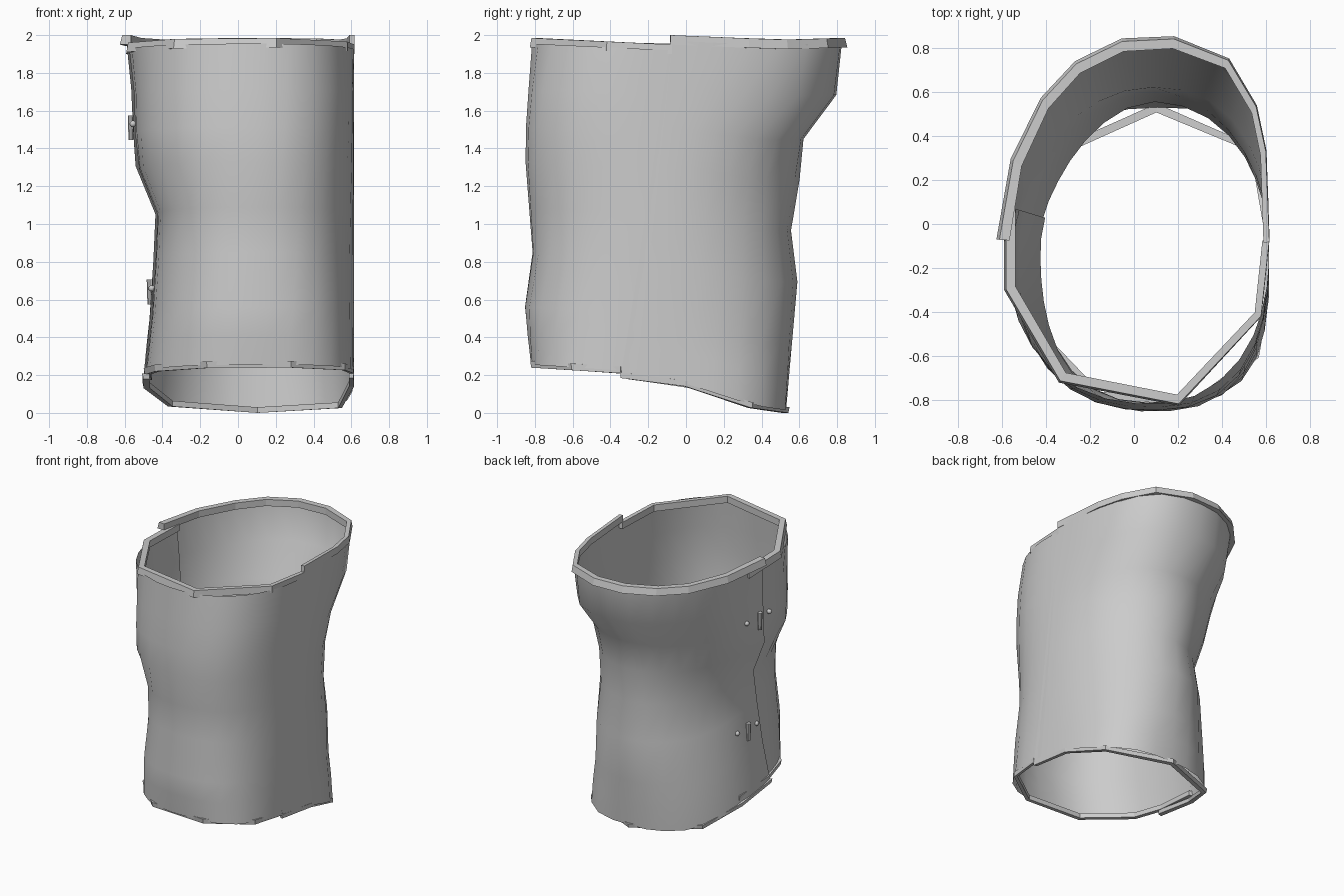
import bpy, bmesh, math
from mathutils import Vector

cube = bpy.data.objects.get("Cube")
if cube:
    bpy.data.objects.remove(cube, do_unlink=True)

grey = bpy.data.materials.new("plain_grey")
grey.use_nodes = True
COLOUR = (0.6, 0.6, 0.6, 1)
grey.diffuse_color = COLOUR
grey.node_tree.nodes["Principled BSDF"].inputs["Base Color"].default_value = COLOUR

# Silhouette profiles as (height, offset) pairs
LEFT_X, CX, CY = 0.614, 0.08, -0.12
RIGHT_X = [(0.2, -0.49), (0.6, -0.445), (1.07, -0.425), (1.35, -0.55), (1.6, -0.54), (1.95, -0.58)]
FRONT_Y = [(0.25, -0.82), (0.55, -0.855), (0.82, -0.81), (1.4, -0.855), (1.95, -0.818)]
BACK_Y = [(0.02, 0.53), (0.75, 0.595), (1.0, 0.55), (1.22, 0.6), (1.48, 0.625), (1.7, 0.81), (1.95, 0.825)]
# Squareness of each quarter of the cross-section by height
BACK_LEFT = [(0.05, 3.2), (0.45, 2.3), (0.95, 2.1), (1.2, 1.95), (1.8, 3.0)]
BACK_RIGHT = [(0.05, 2.2), (1.0, 1.7), (1.8, 2.1)]
FRONT_LEFT = [(0.2, 3.4), (0.5, 2.7), (1.0, 2.45), (1.65, 2.6), (1.95, 2.2)]
FRONT_RIGHT = [(1.65, 2.4), (1.95, 2.25)]
# Upper and lower edges as (depth, height) pairs
FRONT_TOP = [(-0.82, 1.985), (-0.08, 1.95)]
BACK_TOP = [(-0.08, 2.0), (0.5, 1.975), (0.84, 1.985)]
FRONT_BOTTOM = [(-0.82, 0.24), (-0.35, 0.21), (0.1, 0.17)]
BACK_BOTTOM = [(-0.35, 0.185), (0, 0.14), (0.35, 0.025), (0.53, 0.0)]
# Creases along the height of the sheets
ROWS = (0, 0.09, 0.18, 0.35, 0.49, 0.63, 0.74, 0.86, 1)


def lerp(keys, v):
    if v <= keys[0][0]:
        return keys[0][1]
    for (a, p), (b, q) in zip(keys, keys[1:]):
        if v <= b:
            return p + (q - p) * (v - a) / (b - a)
    return keys[-1][1]


def wall(deg, z, offset=0.0):
    """Point on the guard's wall at an angle and height."""
    c, s = math.cos(math.radians(deg)), math.sin(math.radians(deg))
    a = LEFT_X - CX if c > 0 else CX - lerp(RIGHT_X, z)
    b = lerp(BACK_Y, z) - CY if s > 0 else CY - lerp(FRONT_Y, z)
    if s > 0:
        n = lerp(BACK_LEFT if c > 0 else BACK_RIGHT, z)
    else:
        n = lerp(FRONT_LEFT if c > 0 else FRONT_RIGHT, z)
    r = (abs(c / a) ** n + abs(s / b) ** n) ** (-1 / n) + offset
    return Vector((CX + r * c, CY + r * s, z))


def edge_height(deg, keys, guess):
    return lerp(keys, wall(deg, guess).y)


def finish(name, bm, smooth):
    bmesh.ops.recalc_face_normals(bm, faces=bm.faces)
    mesh = bpy.data.meshes.new(name)
    bm.to_mesh(mesh)
    bm.free()
    mesh.materials.append(grey)
    obj = bpy.data.objects.new(name, mesh)
    bpy.context.collection.objects.link(obj)
    for p in mesh.polygons:
        p.use_smooth = smooth
    return obj


def overlap(deg, amount):
    """Lift a part outward towards its overlapping right edge."""
    return amount * min(1, max(0, (deg - 130) / 40))


def shell(name, start, end, low, high, lift, cols=18):
    """Curved sheet; start and end are (bottom, top) angles."""
    bm = bmesh.new()
    grid = []
    for i in range(cols + 1):
        column = []
        for t in ROWS:
            a = start[0] + (start[1] - start[0]) * t
            b = end[0] + (end[1] - end[0]) * t
            deg = a + (b - a) * i / cols
            z0 = edge_height(deg, low, 0.15) + 0.015
            z1 = edge_height(deg, high, 1.95) - 0.03
            z = z0 + (z1 - z0) * t
            column.append(bm.verts.new(wall(deg, z, overlap(deg, lift) if lift else 0)))
        grid.append(column)
    for p, q in zip(grid, grid[1:]):
        for j in range(len(ROWS) - 1):
            bm.faces.new((p[j], q[j], q[j + 1], p[j + 1]))
    return finish(name, bm, True)


def rim(name, angles, keys, guess, drop, outer, inner, lift=0):
    """Bevelled bar following a shell edge, with flat straight runs."""
    bm = bmesh.new()
    loops = []
    for deg in angles:
        z = edge_height(deg, keys, guess)
        add = overlap(deg, lift) if lift else 0
        # the bar sits almost flush on the left side
        out = outer * (1 - 0.9 * max(0, math.cos(math.radians(deg))))
        loop = []
        for off, dz in ((out * 0.6, 0), (-inner, 0), (-inner, drop), (out, drop)):
            p = wall(deg, guess, off + add)
            loop.append(bm.verts.new((p.x, p.y, z + dz)))
        loops.append(loop)
    for p, q in zip(loops, loops[1:]):
        for k in range(4):
            m = (k + 1) % 4
            bm.faces.new((p[k], q[k], q[m], p[m]))
    bm.faces.new(loops[0])
    bm.faces.new(loops[-1])
    return finish(name, bm, False)


# Two overlapping shells
shell("front_shell", (163, 163), (345, 365), FRONT_BOTTOM, FRONT_TOP, 0)
shell("back_shell", (-23, 4), (198, 176), BACK_BOTTOM, BACK_TOP, 0.012)

# Edge bars
rim("front_top_rim", (163, 195, 235, 280, 329, 365), FRONT_TOP, 1.95, -0.05, 0.025, 0.03)
rim("back_top_rim", (4, 41, 54, 68, 84, 98, 112, 126, 147, 176), BACK_TOP, 1.95, -0.05, 0.035, 0.025, 0.012)
rim("front_bottom_rim", (163, 195, 217, 250, 286, 315, 337), FRONT_BOTTOM, 0.2, 0.035, 0.016, 0.02)
rim("back_bottom_rim", (-23, 12, 45, 88, 135, 165, 198), BACK_BOTTOM, 0.05, 0.03, 0.016, 0.025, 0.012)


def beside(y, z, offset):
    """Place on the right wall near a given depth."""
    return wall(180 - math.degrees(math.atan2(y - CY, 0.6)), z, offset)


def stud(name, y, z):
    bm = bmesh.new()
    bmesh.ops.create_icosphere(bm, subdivisions=2, radius=0.018)
    bmesh.ops.translate(bm, verts=bm.verts, vec=beside(y, z, 0.015))
    finish(name, bm, True)


def toggle(name, y, z):
    bm = bmesh.new()
    bmesh.ops.create_cone(bm, cap_ends=True, segments=10, radius1=0.014, radius2=0.018, depth=0.13)
    bmesh.ops.translate(bm, verts=bm.verts, vec=beside(y, z, 0.024))
    obj = finish(name, bm, True)
    bpy.context.view_layer.objects.active = obj
    obj.select_set(True)
    bpy.ops.object.shade_smooth_by_angle()
    obj.select_set(False)


# Fasteners across the overlap
for label, z in (("upper", 1.51), ("lower", 0.64)):
    toggle(label + "_toggle", -0.08, z)
    stud(label + "_front_stud", -0.2, z + 0.02)
    stud(label + "_back_stud", 0.04, z + 0.02)
